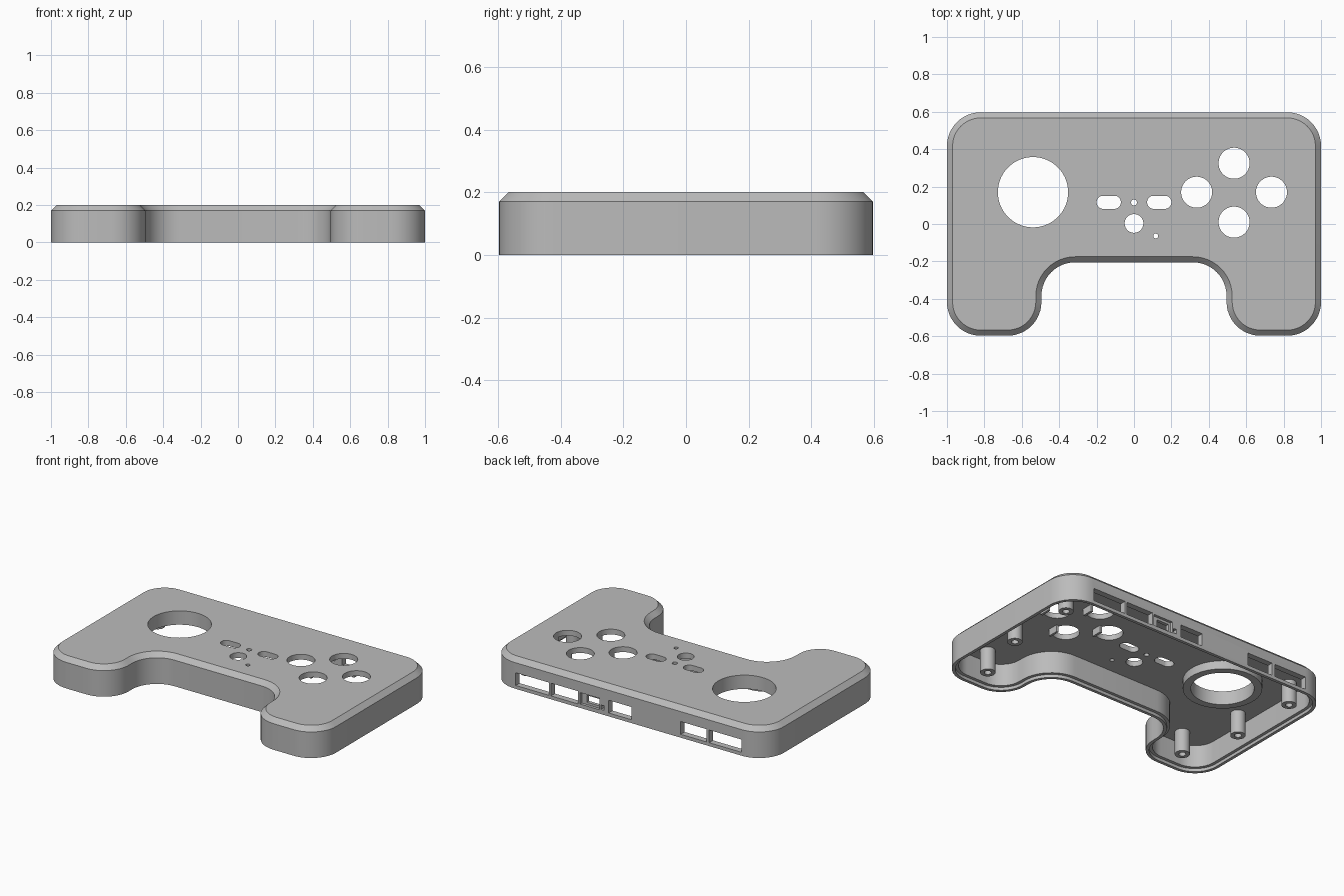
import bpy, bmesh, math
from mathutils import Vector, Matrix

if "Cube" in bpy.data.objects:
    bpy.data.objects.remove(bpy.data.objects["Cube"])

grey = bpy.data.materials.new("plain grey plastic")
grey.use_nodes = True
COLOUR = (0.5, 0.5, 0.5, 1)
grey.diffuse_color = COLOUR
grey.node_tree.nodes["Principled BSDF"].inputs["Base Color"].default_value = COLOUR

TOP, CEILING, HALF_Y = 0.2, 0.165, 0.597


def finish(name, bm):
    bmesh.ops.recalc_face_normals(bm, faces=bm.faces)
    mesh = bpy.data.meshes.new(name)
    bm.to_mesh(mesh)
    bm.free()
    mesh.materials.append(grey)
    obj = bpy.data.objects.new(name, mesh)
    bpy.context.collection.objects.link(obj)
    return obj


def smooth(obj):
    bpy.ops.object.select_all(action='DESELECT')
    obj.select_set(True)
    bpy.context.view_layer.objects.active = obj
    bpy.ops.object.shade_smooth_by_angle(angle=math.radians(30))


def outline(inset, radius=0.18, steps=12):
    """Rounded outline of the body, moved inward by inset."""
    half = [(1, HALF_Y), (1, -HALF_Y), (0.495, -HALF_Y), (0.495, -0.205)]
    corners = [Vector(p) for p in half + [(-x, y) for x, y in reversed(half)]]
    points = []
    for i, corner in enumerate(corners):
        a = (corner - corners[i - 1]).normalized()
        b = (corners[(i + 1) % len(corners)] - corner).normalized()
        convex = a.x * b.y - a.y * b.x < 0
        side = 1 if convex else -1
        r = radius - side * inset
        centre = corner + (b - a) * radius
        for k in range(steps + 1):
            t = k / steps * math.pi / 2
            points.append(centre + a * r * math.sin(t) - b * r * math.cos(t))
    return points


def skin(bm, rings, closed=False):
    """Join equal point rings with quads, with end caps or as a closed tube."""
    loops = [[bm.verts.new(p) for p in ring] for ring in rings]
    pairs = list(zip(loops, loops[1:]))
    if closed:
        pairs.append((loops[-1], loops[0]))
    else:
        bm.faces.new(loops[0])
        bm.faces.new(loops[-1])
    for lo, hi in pairs:
        for i in range(len(lo)):
            j = (i + 1) % len(lo)
            bm.faces.new((lo[i], lo[j], hi[j], hi[i]))


def pill(x, y, r, stretch=0, n=48):
    """Circle, or a slot when stretched along x."""
    out = []
    for k in range(n):
        t = (k + 0.5) / n * math.tau
        c = math.cos(t)
        out.append((x + r * c + math.copysign(stretch, c), y + r * math.sin(t)))
    return out


def lift(points, z):
    return [(p[0], p[1], z) for p in points]


def add_box(bm, x0, x1, y0, y1, z0, z1):
    mat = Matrix.Translation(((x0 + x1) / 2, (y0 + y1) / 2, (z0 + z1) / 2))
    mat = mat @ Matrix.Diagonal((x1 - x0, y1 - y0, z1 - z0, 1))
    bmesh.ops.create_cube(bm, size=1, matrix=mat)


def tube(name, x, y, outer, inner, z0, z1):
    bm = bmesh.new()
    skin(bm, [lift(pill(x, y, r), z) for r, z in
              ((outer, z0), (outer, z1), (inner, z1), (inner, z0))], closed=True)
    smooth(finish(name, bm))


# Hollow shell: ceiling, inner wall, stepped rim, outer wall, chamfer, top
bm = bmesh.new()
profile = [(0.04, CEILING), (0.04, 0.02), (0.02, 0.02), (0.02, 0),
           (0, 0), (0, 0.17), (0.03, TOP)]
skin(bm, [lift(outline(d), z) for d, z in profile])
shell = finish("controller_shell", bm)

# Openings in the top face
PAD = (-0.54, 0.17, 0.188)
buttons = [(0.335, 0.17), (0.535, 0.325), (0.735, 0.17), (0.535, 0.01)]
holes = [PAD, (0, 0.115, 0.016), (0, 0.003, 0.05), (0.116, -0.064, 0.013),
         (-0.135, 0.116, 0.035, 0.03), (0.135, 0.116, 0.035, 0.03)]
holes += [(x, y, 0.083) for x, y in buttons]
bm = bmesh.new()
for hole in holes:
    skin(bm, [lift(pill(*hole), z) for z in (0.13, 0.25)])

# Port openings in the back wall
ports = [(0.57, 0.81, 0.022, 0.105), (0.36, 0.555, 0.022, 0.105),
         (0.22, 0.31, 0.04, 0.085), (0.172, 0.196, 0.03, 0.06),
         (-0.025, 0.14, 0.022, 0.105),
         (-0.565, -0.38, 0.022, 0.105), (-0.82, -0.585, 0.022, 0.105)]
for x0, x1, z0, z1 in ports:
    add_box(bm, x0, x1, 0.5, 0.7, z0, z1)
cutter = finish("opening_cutter", bm)

# Shallow frame around the small port
bm = bmesh.new()
add_box(bm, 0.205, 0.345, HALF_Y - 0.018, 0.7, 0.025, 0.1)
frame = finish("port_frame_cutter", bm)

for tool in (cutter, frame):
    tool.hide_render = True
    mod = shell.modifiers.new("openings", 'BOOLEAN')
    mod.operation = 'DIFFERENCE'
    mod.solver = 'EXACT'
    mod.object = tool
    bpy.context.view_layer.objects.active = shell
    bpy.ops.object.modifier_apply(modifier=mod.name)
for tool in (cutter, frame):
    bpy.data.objects.remove(tool)
smooth(shell)

# Collar under the large round opening
tube("pad_collar", PAD[0], PAD[1], 0.235, PAD[2], 0.11, CEILING + 0.005)

# Screw posts, mirrored left and right
for side, label in ((1, "left"), (-1, "right")):
    for place, x, y in (("front", 0.75, -0.45), ("middle", 0.86, -0.07),
                        ("back", 0.86, 0.4)):
        tube(f"{label}_{place}_post", side * x, y, 0.045, 0.021, 0.015, CEILING + 0.005)

# Small guide tabs beside the button openings
for i, (x, y) in enumerate(buttons):
    bm = bmesh.new()
    add_box(bm, x + 0.085, x + 0.1, y - 0.035, y + 0.035, 0.12, CEILING + 0.005)
    finish(f"button_guide_{i + 1}", bm)
